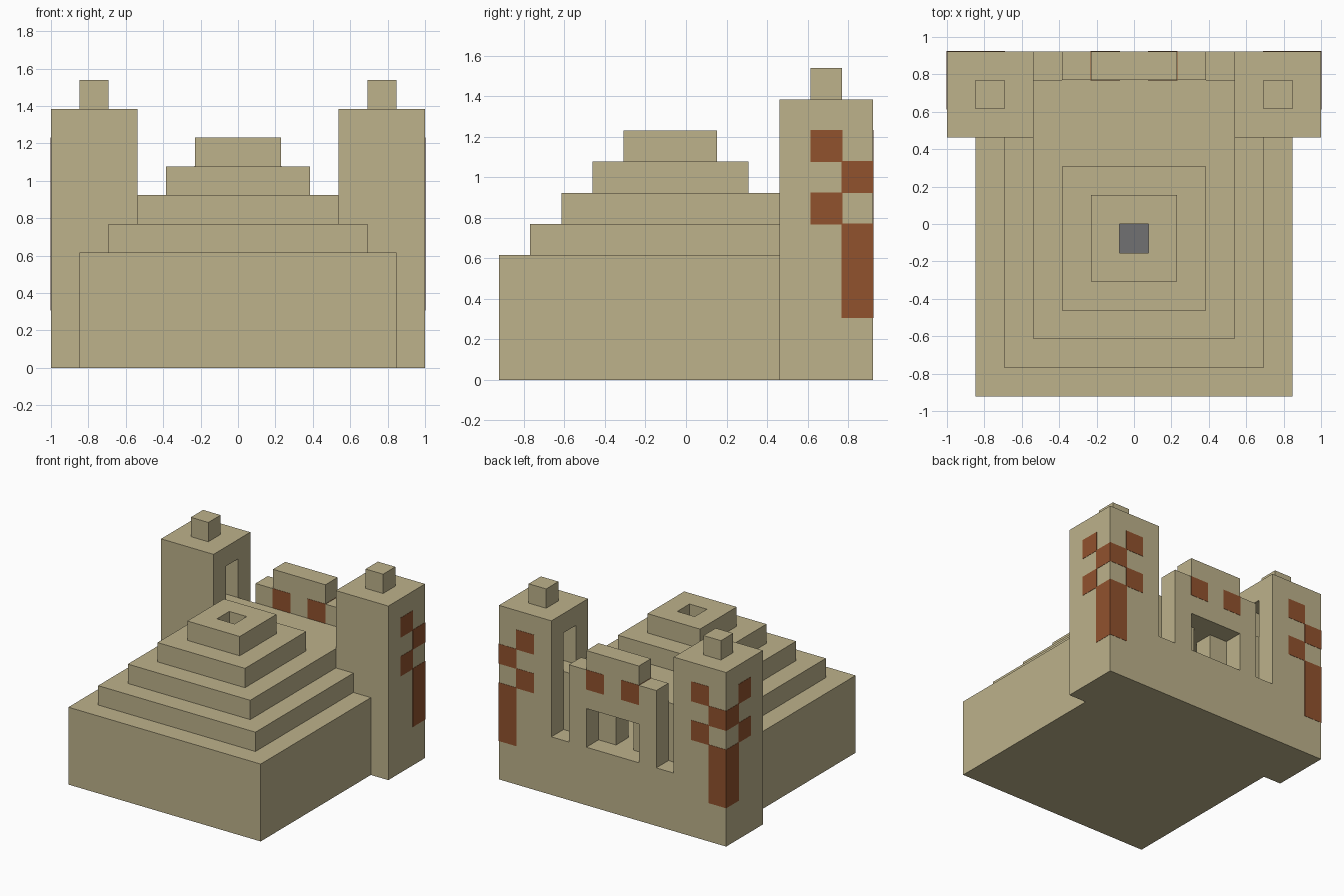
import bpy
import bmesh

if "Cube" in bpy.data.objects:
    bpy.data.objects.remove(bpy.data.objects["Cube"])

U = 2 / 13  # one building block


def material(name, rgb):
    mat = bpy.data.materials.new(name)
    mat.use_nodes = True
    mat.diffuse_color = (*rgb, 1)
    mat.node_tree.nodes["Principled BSDF"].inputs["Base Color"].default_value = (*rgb, 1)
    return mat


SAND = material("sandstone", (0.509, 0.445, 0.258))
CLAY = material("orange_clay", (0.283, 0.084, 0.027))
STONE = material("grey_stone", (0.165, 0.165, 0.171))


def finish(name, bm, mat):
    bmesh.ops.recalc_face_normals(bm, faces=bm.faces)
    mesh = bpy.data.meshes.new(name)
    bm.to_mesh(mesh)
    bm.free()
    mesh.materials.append(mat)
    obj = bpy.data.objects.new(name, mesh)
    bpy.context.collection.objects.link(obj)
    return obj


def box(name, xs, ys, zs, mat=SAND, cut=None, grow=0):
    """Box from block ranges; cut is an optional range triple to hollow out."""
    bm = bmesh.new()
    bmesh.ops.create_cube(bm, size=1)
    for v in bm.verts:
        for i, (lo, hi) in enumerate((xs, ys, zs)):
            v.co[i] = hi * U + grow if v.co[i] > 0 else lo * U - grow
    obj = finish(name, bm, mat)
    if cut:
        cutter = box(name + "_cutter", *cut)
        mod = obj.modifiers.new("opening", "BOOLEAN")
        mod.operation, mod.solver, mod.object = "DIFFERENCE", "EXACT", cutter
        bpy.context.view_layer.objects.active = obj
        bpy.ops.object.modifier_apply(modifier=mod.name)
        bpy.data.objects.remove(cutter)
    return obj


def side_range(side, lo, hi):
    return (lo, hi) if side > 0 else (-hi, -lo)


def clay(name, xs, ys, zs):
    # Inlaid block standing barely proud of the wall
    return box(name, xs, ys, zs, CLAY, grow=0.002)


# Stepped pyramid: hollow lower tiers, upper tiers pierced by a light shaft
hall_x, hall_y = (-3.5, 3.5), (-4, 3.5)
shaft = ((-0.5, 0.5), (-1, 0), (4, 9))
box("base", (-5.5, 5.5), (-6, 3), (0, 4), cut=(hall_x, hall_y, (3, 4.5)))
box("tier_1", (-4.5, 4.5), (-5, 3), (4, 5), cut=(hall_x, hall_y, (3.5, 5.5)))
box("tier_2", (-3.5, 3.5), (-4, 5), (5, 6), cut=shaft)
box("tier_3", (-2.5, 2.5), (-3, 2), (6, 7), cut=shaft)
box("tier_4", (-1.5, 1.5), (-2, 1), (7, 8), cut=shaft)
box("hall_floor_stone", (-0.5, 0.5), (-1, 0), (2, 3), STONE, grow=0.002)

# Raised floor under the entrance
box("entrance_floor", (-3.5, 3.5), (3, 6), (0, 3))

# Stepped gate wall with a wide opening, from one mirrored profile
half = [(1.5, 5), (1.5, 3), (2.5, 3), (2.5, 7), (1.5, 7), (1.5, 8)]
profile = half + [(-x, z) for x, z in reversed(half)]
bm = bmesh.new()
face = bm.faces.new([bm.verts.new((x * U, 5 * U, z * U)) for x, z in profile])
ext = bmesh.ops.extrude_face_region(bm, geom=[face])
bmesh.ops.translate(bm, vec=(0, U, 0),
                    verts=[g for g in ext["geom"] if isinstance(g, bmesh.types.BMVert)])
finish("gate_wall", bm, SAND)

for side, label in ((1, "left"), (-1, "right")):
    def rng(lo, hi):
        return side_range(side, lo, hi)

    # Inner wall beside the narrow doorway, and clay inlay of the gate
    box(label + "_doorway_wall", rng(0.5, 3.5), (4, 5), (3, 5))
    clay(label + "_gate_inlay", rng(0.5, 1.5), (5, 6), (6, 7))

    # Tower with an inward doorway and a block on top
    box(label + "_tower", rng(3.5, 6.5), (3, 6), (0, 9),
        cut=(rng(3, 5.5), (4, 5), (6, 8)))
    box(label + "_tower_cap", rng(4.5, 5.5), (4, 5), (9, 10))

    # Clay pattern wrapping the tower's outer back corner
    for i, zs in enumerate(((2, 5), (6, 7))):
        clay(f"{label}_corner_inlay_{i}", rng(5.5, 6.5), (5, 6), zs)
    for i, zs in enumerate(((5, 6), (7, 8))):
        clay(f"{label}_side_inlay_{i}", rng(5.5, 6.5), (4, 5), zs)
        clay(f"{label}_back_inlay_{i}", rng(4.5, 5.5), (5, 6), zs)
